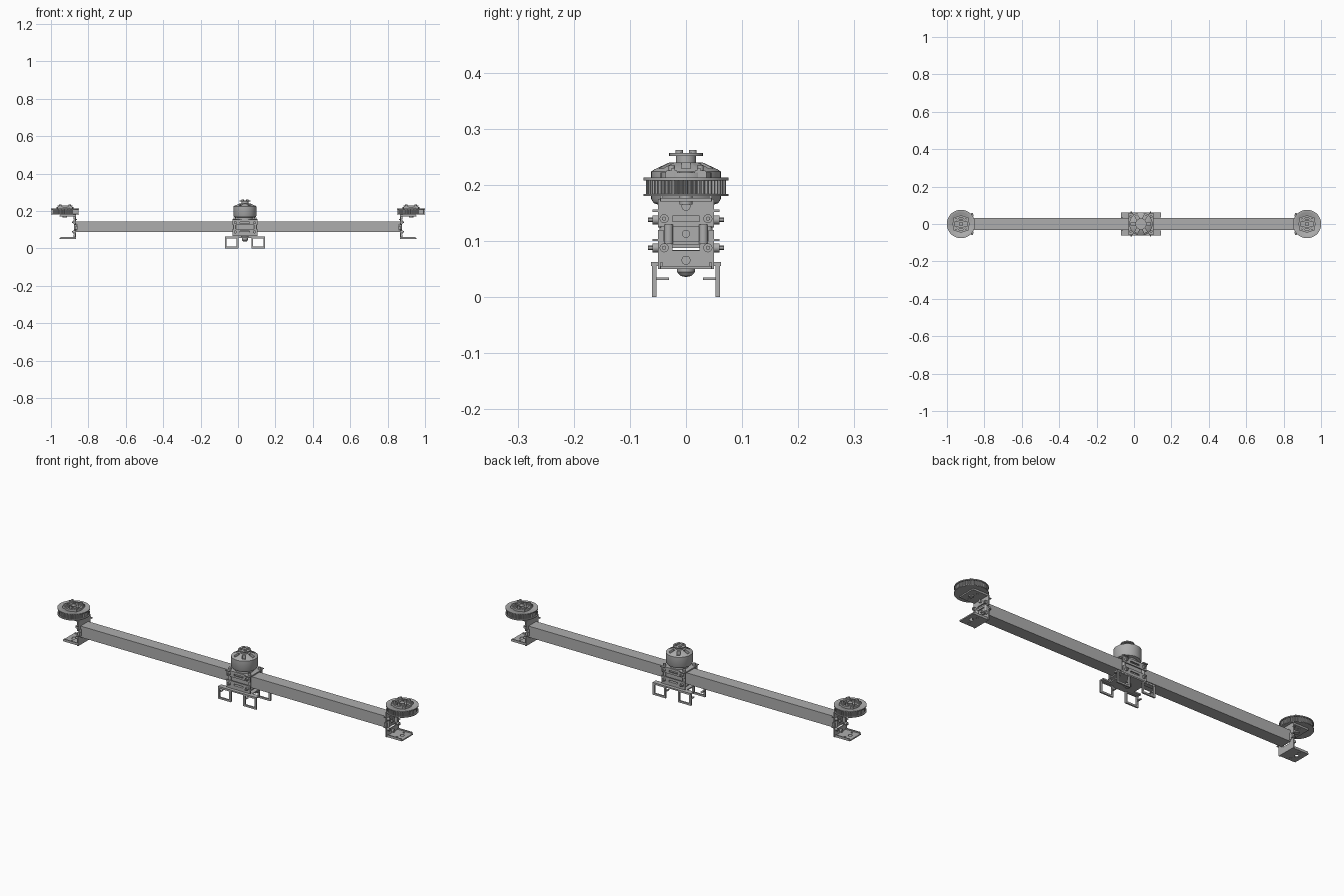
import bpy, bmesh, math
from mathutils import Matrix, Vector

if "Cube" in bpy.data.objects:
    bpy.data.objects.remove(bpy.data.objects["Cube"], do_unlink=True)

grey = bpy.data.materials.new("machined grey")
grey.use_nodes = True
grey.diffuse_color = (0.42, 0.42, 0.42, 1)
grey.node_tree.nodes["Principled BSDF"].inputs["Base Color"].default_value = (0.42, 0.42, 0.42, 1)

CX = 0.037    # centre of the motor unit
WX = 0.925    # wheel axis


def finish(name, bm, smooth=False):
    bmesh.ops.recalc_face_normals(bm, faces=bm.faces)
    me = bpy.data.meshes.new(name)
    bm.to_mesh(me)
    bm.free()
    me.materials.append(grey)
    ob = bpy.data.objects.new(name, me)
    bpy.context.collection.objects.link(ob)
    if smooth:
        select(ob)
        bpy.ops.object.shade_smooth_by_angle(angle=math.radians(35))
    return ob


def select(ob):
    bpy.ops.object.select_all(action='DESELECT')
    ob.select_set(True)
    bpy.context.view_layer.objects.active = ob


def box(name, x, y, z, bevel=0):
    """Box from three (low, high) ranges."""
    bm = bmesh.new()
    bmesh.ops.create_cube(bm, size=1)
    for v in bm.verts:
        v.co = [r[0] + (c + 0.5) * (r[1] - r[0]) for c, r in zip(v.co, (x, y, z))]
    if bevel:
        bmesh.ops.bevel(bm, geom=bm.edges[:], offset=bevel, segments=2, affect='EDGES')
    return finish(name, bm)


def rod(name, a, b, r, sides=16):
    """Cylinder between two points."""
    a, b = Vector(a), Vector(b)
    bm = bmesh.new()
    rot = (b - a).to_track_quat('Z', 'Y').to_matrix().to_4x4()
    bmesh.ops.create_cone(bm, cap_ends=True, segments=sides, radius1=r, radius2=r,
                          depth=(b - a).length, matrix=Matrix.Translation((a + b) / 2) @ rot)
    return finish(name, bm, sides > 8)


def lathe(name, cx, profile, sides=48):
    """Revolve (radius, height) points about a vertical axis; the profile is a closed loop."""
    bm = bmesh.new()
    rings = []
    for i in range(sides):
        a = math.tau * i / sides
        rings.append([bm.verts.new((cx + r * math.cos(a), r * math.sin(a), z)) for r, z in profile])
    n = len(profile)
    for i in range(sides):
        p, q = rings[i], rings[(i + 1) % sides]
        for j in range(n):
            bm.faces.new((p[j], q[j], q[(j + 1) % n], p[(j + 1) % n]))
    bmesh.ops.remove_doubles(bm, verts=bm.verts, dist=1e-5)
    return finish(name, bm, True)


def cut(ob, cutters):
    for c in cutters:
        mod = ob.modifiers.new("cut", 'BOOLEAN')
        mod.operation, mod.object, mod.solver = 'DIFFERENCE', c, 'EXACT'
        select(ob)
        bpy.ops.object.modifier_apply(modifier=mod.name)
        bpy.data.objects.remove(c, do_unlink=True)


def rng(s, a, b):
    return tuple(sorted((s * a, s * b)))


# Main beam
box("beam", (-0.865, 0.865), (-0.031, 0.031), (0.088, 0.145))


def end_unit(s, side):
    # Upper and lower angle brackets with slots and screws
    for level, lo, hi, slot, flange in (("upper", 0.126, 0.175, 0.14, 0.171),
                                        ("lower", 0.05, 0.1, 0.088, 0.05)):
        n = f"{side}_{level}_bracket"
        wall = box(n + "_wall", rng(s, 0.865, 0.871), (-0.05, 0.05), (lo, hi))
        cut(wall, [box("cutter", rng(s, 0.84, 0.9), (-0.024, 0.024), (slot - 0.005, slot + 0.005))])
        shelf = box(n + "_shelf", rng(s, 0.865, 0.955), (-0.045, 0.045), (flange, flange + 0.006))
        z = flange
        holes = [rod("cutter", (s * WX, 0, z - 0.02), (s * WX, 0, z + 0.02), 0.01)]
        for y in (-0.028, 0.028):
            holes.append(rod("cutter", (s * 0.915, y, z - 0.02), (s * 0.915, y, z + 0.02), 0.005))
        cut(shelf, holes)
        for m in (-1, 1):
            box(n + "_lip", rng(s, 0.867, 0.95), rng(m, 0.041, 0.046), (z, z + 0.012))
            box(n + "_ear", rng(s, 0.861, 0.872), rng(m, 0.05, 0.06), (slot + 0.012, slot + 0.016))
            rod(n + "_screw", (s * 0.868, m * 0.039, slot), (s * 0.882, m * 0.039, slot), 0.008)
            rod(n + "_screw_tip", (s * 0.88, m * 0.039, slot), (s * 0.887, m * 0.039, slot), 0.004, 6)
        zc = 0.162 if level == "upper" else 0.066
        rod(n + "_middle_screw", (s * 0.868, 0, zc), (s * 0.88, 0, zc), 0.008)

    # Posts and cross bolts tying both brackets together
    for m in (-1, 1):
        rod(f"{side}_post", (s * 0.868, m * 0.031, 0.095), (s * 0.868, m * 0.031, 0.13), 0.008)
        box(f"{side}_spacer", rng(s, 0.858, 0.87), rng(m, 0.04, 0.05), (0.1, 0.12))
    rod(f"{side}_centre_bolt", (s * 0.86, 0, 0.113), (s * 0.872, 0, 0.113), 0.007)

    # Toothed belt wheel with two flanges
    x, teeth = s * WX, 56
    bm = bmesh.new()
    ring = []
    for i in range(teeth * 4):
        a = math.tau * i / (teeth * 4)
        r = 0.0715 if i % 4 < 2 else 0.067
        ring.append(bm.verts.new((x + r * math.cos(a), r * math.sin(a), 0.184)))
    face = bm.faces.new(ring)
    out = bmesh.ops.extrude_face_region(bm, geom=[face])
    bmesh.ops.translate(bm, vec=(0, 0, 0.026),
                        verts=[g for g in out["geom"] if isinstance(g, bmesh.types.BMVert)])
    finish(f"{side}_wheel_teeth", bm)
    lathe(f"{side}_wheel_lower_flange", x, [(0, 0.18), (0.076, 0.18), (0.076, 0.184), (0, 0.184)])
    lathe(f"{side}_wheel_upper_flange", x,
          [(0, 0.208), (0.076, 0.208), (0.076, 0.213), (0.06, 0.213), (0.057, 0.211), (0, 0.211)])
    lathe(f"{side}_wheel_hub_ring", x, [(0.034, 0.21), (0.045, 0.21), (0.045, 0.222), (0.034, 0.222)])
    rod(f"{side}_axle", (x, 0, 0.165), (x, 0, 0.224), 0.012)
    # Four clamps on the hub
    for i in range(4):
        a = math.pi / 4 + i * math.pi / 2
        px, py = x + 0.036 * math.cos(a), 0.036 * math.sin(a)
        box(f"{side}_hub_clamp", (px - 0.014, px + 0.014), (py - 0.011, py + 0.011), (0.21, 0.226), 0.002)
        rod(f"{side}_hub_screw", (px, py, 0.22), (px, py, 0.235), 0.006, 12)
    for m in (-1, 1):
        box(f"{side}_hub_bar", (x - 0.04, x + 0.04), rng(m, 0.02, 0.026), (0.226, 0.23))


end_unit(1, "left")
end_unit(-1, "right")

# Clamp around the middle of the beam
X0, X1 = -0.03, 0.104
box("clamp_top", (X0, X1), (-0.05, 0.05), (0.148, 0.154))
box("clamp_bottom", (X0, X1), (-0.05, 0.05), (0.078, 0.084))
for m in (-1, 1):
    for lo, hi, slot in ((0.124, 0.152, 0.138), (0.066, 0.104, 0.088)):
        side_plate = box("clamp_side", (X0, X1), rng(m, 0.045, 0.05), (lo, hi))
        cut(side_plate, [box("cutter", (CX - 0.025, CX + 0.025), rng(m, 0.03, 0.07),
                             (slot - 0.004, slot + 0.004))])
        for x in (X0 + 0.016, X1 - 0.016):
            rod("clamp_bolt", (x, m * 0.048, slot), (x, m * 0.06, slot), 0.008)
            rod("clamp_bolt_tip", (x, m * 0.058, slot), (x, m * 0.068, slot), 0.004, 6)
    for x in (X0 + 0.012, X1 - 0.012):
        rod("clamp_post", (x, m * 0.04, 0.08), (x, m * 0.04, 0.165), 0.007)
        box("clamp_tab", (x - 0.012, x + 0.012), rng(m, 0.048, 0.06), (0.152, 0.156))

# Tray with square loop legs
box("tray", (X0, X1), (-0.05, 0.05), (0.056, 0.062))
for m in (-1, 1):
    box("tray_rail", (-0.07, 0.145), rng(m, 0.036, 0.062), (0.056, 0.063))
    for a, b in ((-0.07, 0.002), (0.072, 0.145)):
        leg = box("loop_leg", (a, b), rng(m, 0.053, 0.061), (0, 0.062))
        cut(leg, [box("cutter", (a + 0.009, b - 0.009), rng(m, 0.03, 0.08), (0.009, 0.053))])
        box("leg_tab", (a, a + 0.009), rng(m, 0.03, 0.054), (0.031, 0.035))
rod("tray_spacer", (CX, 0, 0.055), (CX, 0, 0.08), 0.02)
lathe("tray_knob", CX, [(0, 0.036), (0.01, 0.038), (0.016, 0.045), (0.016, 0.058), (0, 0.058)], 24)

# Motor: mounting base, domed bell with vents, shaft adapter
rod("motor_base", (CX, 0, 0.152), (CX, 0, 0.17), 0.045, 32)
bell = lathe("motor_bell", CX, [(0, 0.165), (0.05, 0.165), (0.058, 0.168), (0.062, 0.175), (0.062, 0.224),
                                (0.056, 0.228), (0.03, 0.24), (0, 0.24)])
vents = []
for i in range(6):
    v = box("cutter", (0.026, 0.052), (-0.008, 0.008), (0.22, 0.26))
    v.data.transform(Matrix.Translation((CX, 0, 0)) @ Matrix.Rotation(i * math.tau / 6, 4, 'Z'))
    vents.append(v)
cut(bell, vents)
rod("shaft_adapter", (CX, 0, 0.238), (CX, 0, 0.253), 0.018, 24)
rod("adapter_plate", (CX, 0, 0.252), (CX, 0, 0.257), 0.03, 32)
for i in range(4):
    a = math.pi / 4 + i * math.pi / 2
    p = (CX + 0.017 * math.cos(a), 0.017 * math.sin(a))
    rod("adapter_screw", (*p, 0.255), (*p, 0.262), 0.007, 12)
